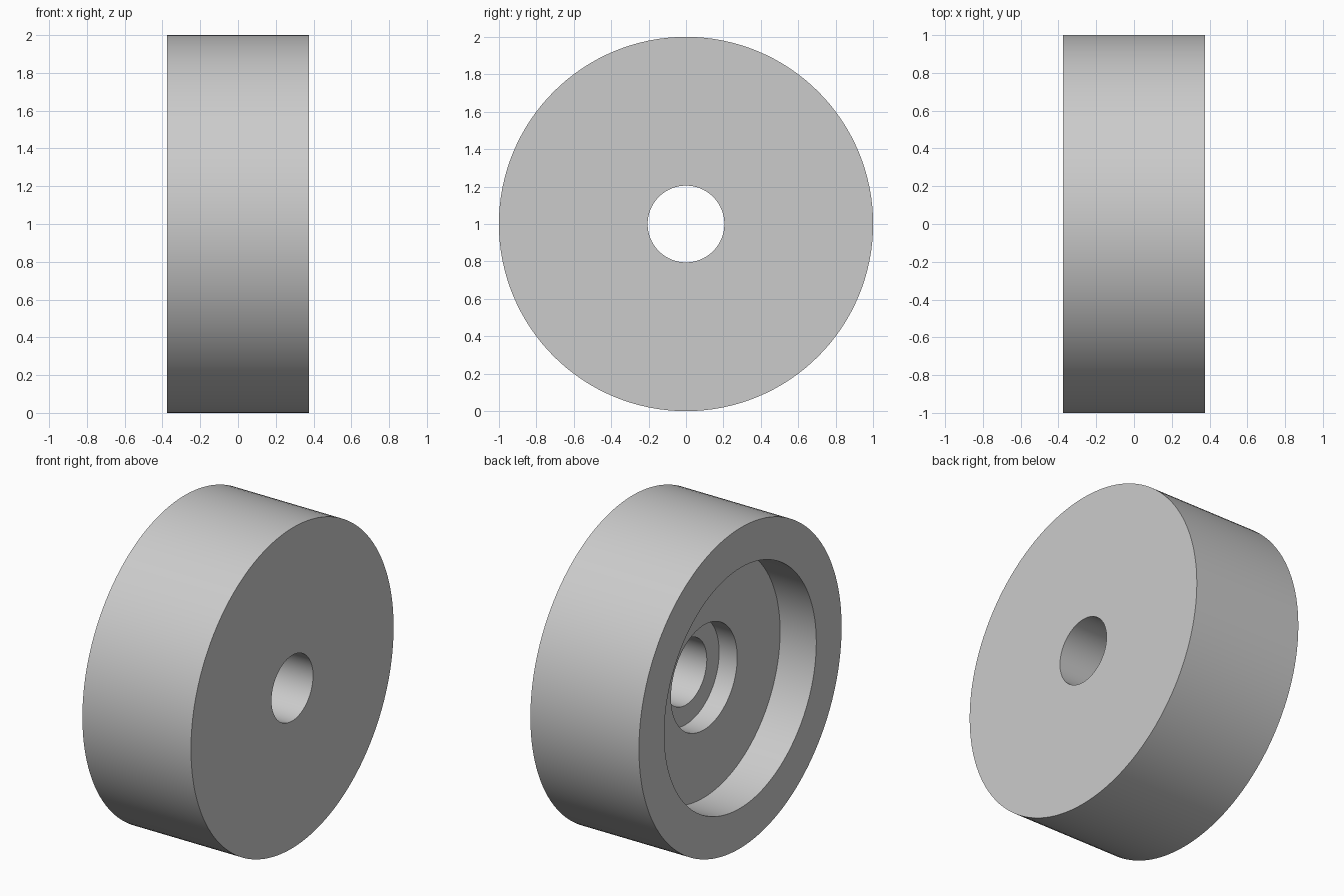
import bpy
import bmesh
import math
from mathutils import Matrix, Vector

cube = bpy.data.objects.get("Cube")
if cube:
    bpy.data.objects.remove(cube, do_unlink=True)

SEGMENTS = 128
HALF_WIDTH = 0.375
OUTER_R, RECESS_R, SEAT_R, BORE_R = 1.0, 0.75, 0.327, 0.205
RECESS_X, SEAT_X = -0.125, 0.0

# Plain grey material
grey = bpy.data.materials.new("light grey")
grey.use_nodes = True
colour = (0.6, 0.6, 0.6, 1)
grey.diffuse_color = colour
grey.node_tree.nodes["Principled BSDF"].inputs["Base Color"].default_value = colour

# Half section of the wheel as (x, radius): rim, recess, bearing seat, bore
section = [
    (HALF_WIDTH, BORE_R), (HALF_WIDTH, OUTER_R),
    (-HALF_WIDTH, OUTER_R), (-HALF_WIDTH, RECESS_R),
    (RECESS_X, RECESS_R), (RECESS_X, SEAT_R),
    (SEAT_X, SEAT_R), (SEAT_X, BORE_R),
]

# Revolve the closed section about the axle
bm = bmesh.new()
verts = [bm.verts.new((x, 0, r)) for x, r in section]
edges = [bm.edges.new((a, b)) for a, b in zip(verts, verts[1:] + verts[:1])]
bmesh.ops.spin(bm, geom=verts + edges, cent=(0, 0, 0), axis=(1, 0, 0),
               angle=math.tau, steps=SEGMENTS, use_merge=True)
bmesh.ops.remove_doubles(bm, verts=bm.verts, dist=0.0001)
bmesh.ops.recalc_face_normals(bm, faces=bm.faces)
bmesh.ops.transform(bm, matrix=Matrix.Translation(Vector((0, 0, OUTER_R))), verts=bm.verts)

mesh = bpy.data.meshes.new("wheel")
bm.to_mesh(mesh)
bm.free()
mesh.materials.append(grey)
wheel = bpy.data.objects.new("wheel", mesh)
bpy.context.collection.objects.link(wheel)

# Smooth round walls with crisp rims
bpy.ops.object.select_all(action="DESELECT")
wheel.select_set(True)
bpy.context.view_layer.objects.active = wheel
bpy.ops.object.shade_smooth_by_angle(angle=math.radians(30))
